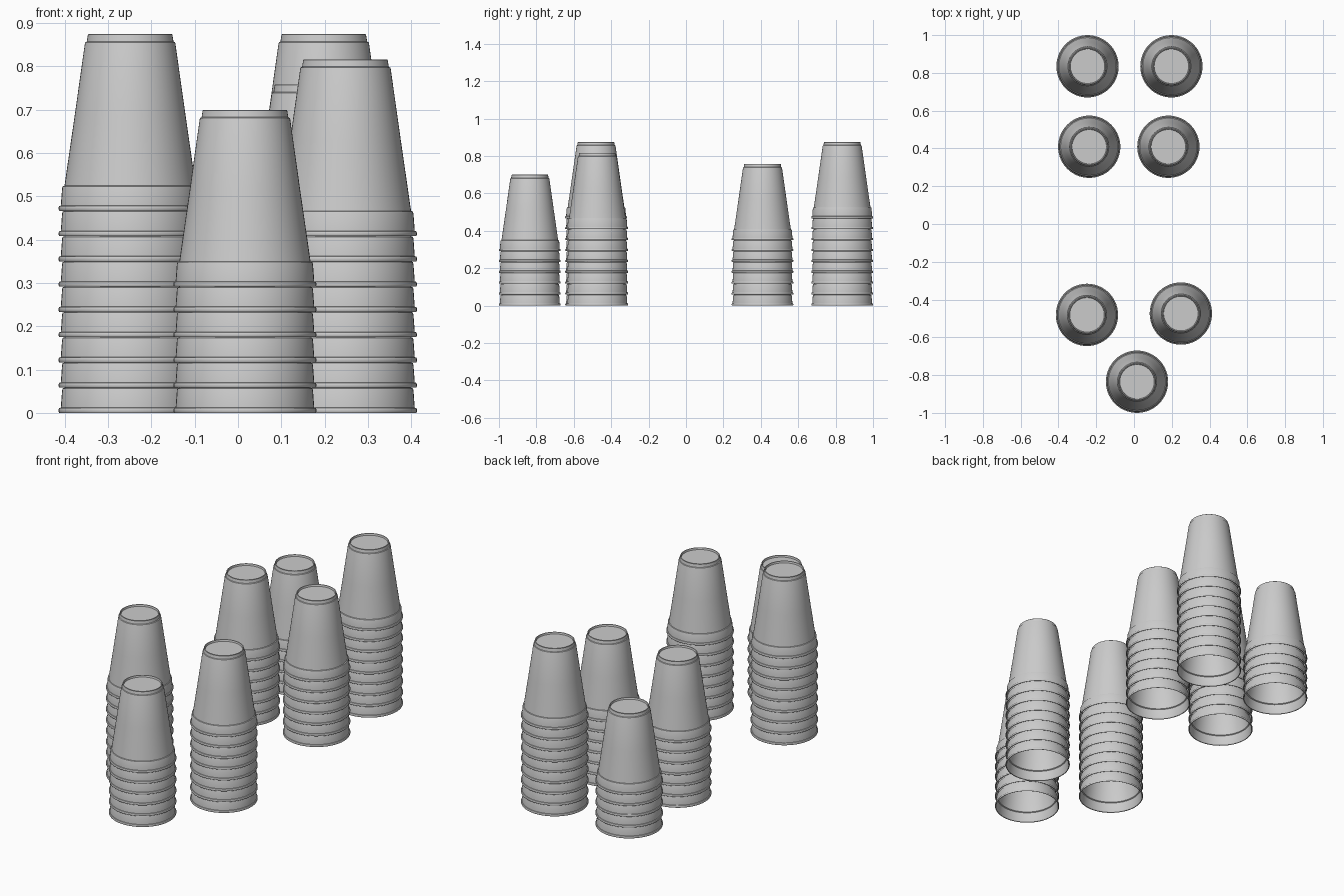
import bpy, bmesh, math
from mathutils import Matrix

if "Cube" in bpy.data.objects:
    bpy.data.objects.remove(bpy.data.objects["Cube"])

SEGMENTS = 56
STEP = 0.0583      # height gained by each nested cup

# Half section of one upside-down cup (radius, height): outside, recessed base, inside
PROFILE = [
    (0.160, 0.001), (0.1635, 0.000), (0.165, 0.003), (0.165, 0.008), (0.1635, 0.011),
    (0.160, 0.012), (0.157, 0.0525), (0.1555, 0.0565), (0.1515, 0.058),
    (0.128, 0.220), (0.1045, 0.386), (0.1035, 0.389), (0.1000, 0.391),
    (0.0975, 0.4065), (0.096, 0.408), (0.093, 0.407), (0.091, 0.398), (0, 0.398),
    (0, 0.395), (0.094, 0.395), (0.1005, 0.384), (0.1485, 0.055), (0.153, 0.052),
    (0.157, 0.010), (0.160, 0.001),
]

# Stack name: x, y, number of cups
STACKS = {
    "back_left_stack": (-0.246, 0.835, 5),
    "back_right_stack": (0.198, 0.835, 9),
    "middle_left_stack": (-0.237, 0.409, 7),
    "middle_right_stack": (0.182, 0.409, 7),
    "front_left_stack": (-0.249, -0.481, 9),
    "front_right_stack": (0.248, -0.474, 8),
    "front_centre_stack": (0.016, -0.835, 6),
}


def make_cup_mesh():
    """Spin the half section into one thin-walled cup."""
    bm = bmesh.new()
    verts = [bm.verts.new((r, 0, z)) for r, z in PROFILE]
    edges = [bm.edges.new(p) for p in zip(verts, verts[1:])
             if p[0].co.x + p[1].co.x > 0]
    bmesh.ops.spin(bm, geom=verts + edges, cent=(0, 0, 0), axis=(0, 0, 1),
                   angle=math.tau, steps=SEGMENTS, use_duplicate=False)
    bmesh.ops.remove_doubles(bm, verts=bm.verts, dist=0.0002)
    bmesh.ops.recalc_face_normals(bm, faces=bm.faces)
    mesh = bpy.data.meshes.new("cup")
    bm.to_mesh(mesh)
    bm.free()
    return mesh


cup_mesh = make_cup_mesh()
cups = []

# Nest the cups in each stack
for name, (x, y, count) in STACKS.items():
    for i in range(count):
        cup = bpy.data.objects.new(f"{name}_cup_{i + 1}", cup_mesh)
        cup.location = (x, y, i * STEP)
        bpy.context.collection.objects.link(cup)
        cups.append(cup)

# Smooth walls with crisp rims; all cups share this mesh
bpy.context.view_layer.objects.active = cups[0]
cups[0].select_set(True)
bpy.ops.object.shade_smooth_by_angle(angle=math.radians(35))
